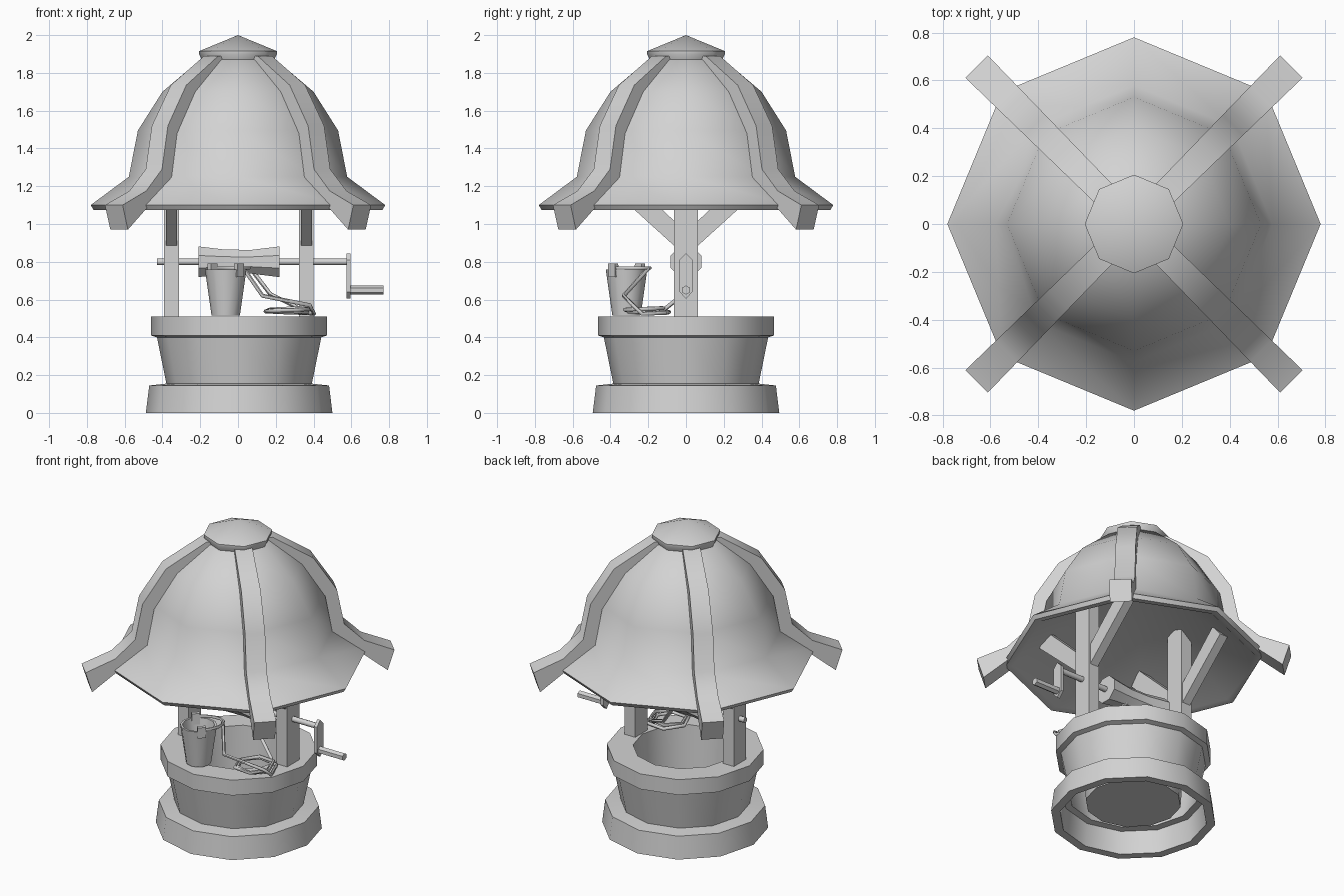
import bpy, bmesh, math
from mathutils import Matrix, Vector

cube = bpy.data.objects.get("Cube")
if cube:
    bpy.data.objects.remove(cube, do_unlink=True)

grey = bpy.data.materials.new("plain_grey")
grey.use_nodes = True
grey.diffuse_color = (0.65, 0.65, 0.65, 1)
grey.node_tree.nodes["Principled BSDF"].inputs["Base Color"].default_value = grey.diffuse_color


def add(name, mesh, matrix=Matrix(), smooth=None):
    mesh.materials.clear()
    mesh.materials.append(grey)
    if smooth:
        mesh.shade_smooth()
        mesh.set_sharp_from_angle(angle=math.radians(smooth))
    obj = bpy.data.objects.new(name, mesh)
    obj.matrix_world = matrix
    bpy.context.collection.objects.link(obj)
    return obj


def finish(name, bm, matrix, smooth=None):
    bmesh.ops.recalc_face_normals(bm, faces=bm.faces)
    mesh = bpy.data.meshes.new(name)
    bm.to_mesh(mesh)
    bm.free()
    return add(name, mesh, matrix, smooth)


def lathe(name, profile, sides, matrix=Matrix(), smooth=50):
    """Turn a radius/height profile around z."""
    bm = bmesh.new()
    rings = []
    for r, z in profile:
        count = sides if r > 0 else 1
        rings.append([bm.verts.new((r * math.cos(math.tau * i / sides),
                                    r * math.sin(math.tau * i / sides), z))
                      for i in range(count)])
    for a, b in zip(rings, rings[1:]):
        for i in range(sides):
            j = (i + 1) % sides
            quad = [a[i % len(a)], a[j % len(a)], b[j % len(b)], b[i % len(b)]]
            bm.faces.new(list(dict.fromkeys(quad)))
    return finish(name, bm, matrix, smooth)


def prism(name, outline, width, matrix=Matrix(), taper=0, smooth=None):
    """Extrude an x/z outline along y; taper widens it with x."""
    bm = bmesh.new()
    sides = [[bm.verts.new((u, s * (width + taper * u) / 2, v)) for u, v in outline]
             for s in (-1, 1)]
    for side in sides:
        bm.faces.new(side)
    n = len(outline)
    for i in range(n):
        j = (i + 1) % n
        bm.faces.new((sides[0][i], sides[0][j], sides[1][j], sides[1][i]))
    return finish(name, bm, matrix, smooth)


def rope(name, points, radius):
    """Round strand along straight segments."""
    curve = bpy.data.curves.new(name, "CURVE")
    curve.dimensions = "3D"
    curve.bevel_depth = radius
    curve.bevel_resolution = 1
    curve.use_fill_caps = True
    spline = curve.splines.new("POLY")
    spline.points.add(len(points) - 1)
    for p, co in zip(spline.points, points):
        p.co = (*co, 1)
    temp = bpy.data.objects.new(name + "_path", curve)
    mesh = bpy.data.meshes.new_from_object(temp)
    bpy.data.objects.remove(temp)
    return add(name, mesh, smooth=60)


def turn(degrees, axis="Z"):
    return Matrix.Rotation(math.radians(degrees), 4, axis)


def move(x, y, z):
    return Matrix.Translation((x, y, z))


# Well body: floor, inner wall, top rim, flared wall and base ring, hollow underneath
lathe("well_body", [(0, .10), (.285, .10), (.31, .51), (.466, .51), (.466, .41),
                    (.435, .40), (.385, .155), (.476, .145), (.494, 0), (.44, 0),
                    (.425, .148)], 12, move(.006, 0, 0), smooth=40)

# Bell roof with a conical ceiling, and its cap
lathe("roof", [(0, 1.88), (.2, 1.87), (.40, 1.70), (.53, 1.495), (.578, 1.25), (.78, 1.10),
               (.765, 1.075), (.72, 1.08), (0, 1.65)], 8, smooth=60)
lathe("roof_cap", [(0, 2), (.206, 1.915), (.206, 1.9), (.188, 1.86), (0, 1.86)], 8)

# Four curved ribs on the diagonals
rib = [(.15, 1.89), (.20, 1.89), (.445, 1.735), (.585, 1.52), (.63, 1.29), (.75, 1.175),
       (.93, 1.10), (.89, .97), (.56, 1.23), (.515, 1.48), (.385, 1.68), (.15, 1.84)]
for i in range(4):
    prism(f"roof_rib_{i + 1}", rib, .10, turn(45 + 90 * i), taper=.035, smooth=50)

# Posts running up into the ceiling, each with two braces
for side, x in (("left", .362), ("right", -.352)):
    place = move(x, 0, 0) @ turn(90)
    prism(side + "_post", [(-.063, .5), (.063, .5), (.063, 1.4), (-.063, 1.4)], .077, place)
    for way, s in (("front", -1), ("back", 1)):
        prism(f"{side}_{way}_brace", [(s * .03, .855), (s * .41, 1.2), (s * .34, 1.28),
                                      (s * .03, .985)], .058, place)

# Winding drum, axle and crank
axis = move(0, 0, .8) @ turn(90, "Y")
lathe("axle", [(0, -.43), (.018, -.43), (.018, .59), (0, .59)], 8, axis)
lathe("winding_drum", [(0, -.21), (.088, -.21), (.07, -.07), (.068, .07), (.088, .22),
                       (0, .22)], 8, axis @ turn(22.5), smooth=30)
prism("crank_arm", [(0, .605), (.034, .64), (.034, .81), (0, .845), (-.034, .81),
                    (-.034, .64)], .02, move(.585, 0, 0) @ turn(90))
lathe("crank_handle", [(0, .58), (.024, .58), (.024, .77), (0, .77)], 6,
      move(0, 0, .65) @ turn(90, "Y"))

# Bucket, its two lugs and the folded bail
bx, by = -.065, -.315
lathe("bucket", [(0, .515), (.075, .515), (.11, .76), (.096, .76), (.066, .53), (0, .53)],
      12, move(bx, by, 0))
for i in range(2):
    prism(f"bucket_lug_{i + 1}", [(.085, .72), (.11, .72), (.113, .79), (.087, .79)], .05,
          move(bx, by, 0) @ turn(-45 + 180 * i))
bail = []
for i in range(9):
    a = math.pi * i / 8
    bail.append(move(bx, by, .768) @ turn(-45) @ Vector((.1 * math.cos(a), .15 * math.sin(a), 0)))
rope("bucket_bail", bail, .009)

# Rope: bucket to coil, coil turns, then up to the drum
path = [(.03, -.20, .765), (.13, -.33, .62), (.38, -.28, .57)]
for i in range(14):
    a = math.radians(60 * i - 10)
    r = .135 - .003 * i
    path.append((.27 + r * math.cos(a), -.21 + r * math.sin(a), .555 - .03 * abs(i - 7) / 7))
path += [(.31, -.10, .56), (.17, -.01, .63), (.07, .03, .76)]
rope("rope", path, .011)
